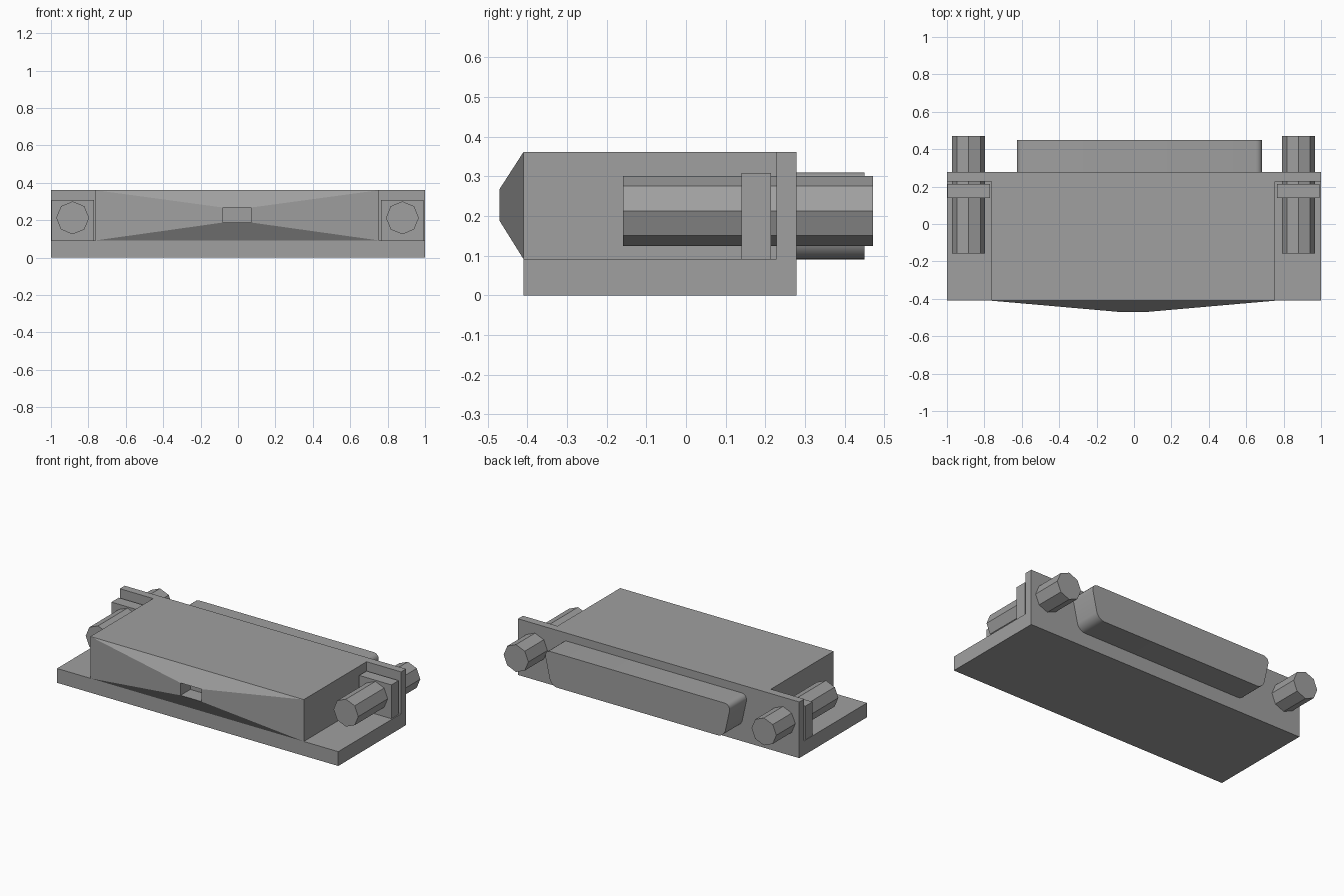
import bpy, bmesh, math
from mathutils import Matrix, Vector

cube = bpy.data.objects.get("Cube")
if cube:
    bpy.data.objects.remove(cube, do_unlink=True)

grey = bpy.data.materials.new("mid_grey")
grey.use_nodes = True
COLOUR = (0.35, 0.35, 0.35, 1)
grey.diffuse_color = COLOUR
grey.node_tree.nodes["Principled BSDF"].inputs["Base Color"].default_value = COLOUR


def finish(name, bm):
    bmesh.ops.recalc_face_normals(bm, faces=bm.faces[:])
    mesh = bpy.data.meshes.new(name)
    bm.to_mesh(mesh)
    bm.free()
    mesh.materials.append(grey)
    obj = bpy.data.objects.new(name, mesh)
    bpy.context.collection.objects.link(obj)
    return obj


def box(name, x, y, z):
    """Box from (min, max) pairs."""
    bm = bmesh.new()
    size = [b - a for a, b in (x, y, z)]
    mid = [(a + b) / 2 for a, b in (x, y, z)]
    bmesh.ops.create_cube(bm, size=1, matrix=Matrix.Translation(mid) @ Matrix.Diagonal((*size, 1)))
    return finish(name, bm)


def loft(name, sections):
    """Skin rectangular sections (x0, x1, z0, z1, y) from back to front."""
    bm = bmesh.new()
    rings = []
    for x0, x1, z0, z1, y in sections:
        corners = ((x0, z0), (x1, z0), (x1, z1), (x0, z1))
        rings.append([bm.verts.new((x, y, z)) for x, z in corners])
    for a, b in zip(rings, rings[1:]):
        for i in range(4):
            j = (i + 1) % 4
            bm.faces.new((a[i], a[j], b[j], b[i]))
    bm.faces.new(rings[0])
    bm.faces.new(rings[-1])
    return finish(name, bm)


# Base plate and rear flange
box("base_plate", (-1, 1), (-0.41, 0.278), (0, 0.092))
box("rear_flange", (-1, 1), (0.228, 0.278), (0.092, 0.361))

# Housing with a tapered nose and a square cable socket sunk into its tip
loft("housing", [
    (-0.763, 0.755, 0.092, 0.361, 0.228),
    (-0.763, 0.755, 0.092, 0.361, -0.41),
    (-0.08, 0.07, 0.188, 0.268, -0.47),
    (-0.08, 0.07, 0.188, 0.268, -0.37),
])

# Rear plug: rounded trapezoid, wider at the top
bm = bmesh.new()
outline = ((-0.585, 0.09), (0.645, 0.09), (0.694, 0.31), (-0.634, 0.31))
face = bm.faces.new([bm.verts.new((x, 0.278, z)) for x, z in outline])
bmesh.ops.bevel(bm, geom=bm.verts[:], offset=0.045, offset_type='OFFSET',
                segments=5, profile=0.5, affect='VERTICES')
out = bmesh.ops.extrude_face_region(bm, geom=bm.faces[:])
bmesh.ops.translate(bm, vec=Vector((0, 0.172, 0)),
                    verts=[v for v in out["geom"] if isinstance(v, bmesh.types.BMVert)])
plug = finish("rear_plug", bm)
bpy.context.view_layer.objects.active = plug
plug.select_set(True)
bpy.ops.object.shade_smooth_by_angle(angle=math.radians(40))
plug.select_set(False)

# Octagonal screws and their retaining blocks on both sides
for side, x, block in (("left", 0.879, (0.764, 0.993)), ("right", -0.884, (-0.998, -0.77))):
    bm = bmesh.new()
    place = Matrix.Translation((x, 0.156, 0.213)) @ Matrix.Rotation(math.pi / 2, 4, 'X')
    bmesh.ops.create_cone(bm, cap_ends=True, segments=8, radius1=0.088, radius2=0.088,
                          depth=0.63, matrix=place)
    finish(side + "_screw", bm)
    box(side + "_retaining_block", block, (0.14, 0.214), (0.092, 0.309))
